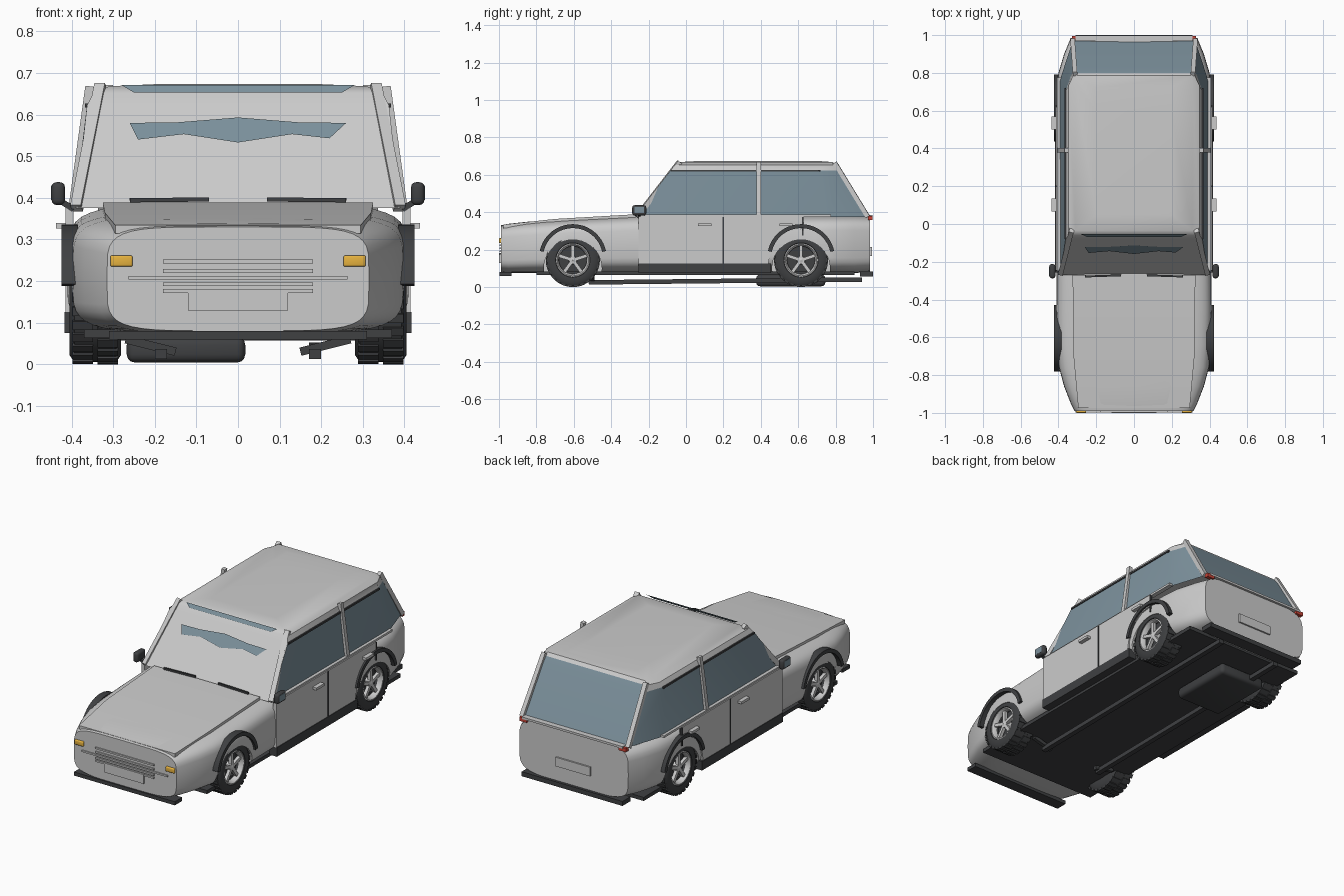
import bpy, bmesh
from math import sin, cos, pi, radians
from mathutils import Vector, Matrix

if "Cube" in bpy.data.objects:
    bpy.data.objects.remove(bpy.data.objects["Cube"])


def material(name, r, g, b):
    m = bpy.data.materials.new(name)
    m.diffuse_color = (r, g, b, 1)
    m.use_nodes = True
    m.node_tree.nodes["Principled BSDF"].inputs["Base Color"].default_value = m.diffuse_color
    return m


DARK = material("dark_trim", .05, .052, .055)
GLASS = material("glass", .2, .28, .33)
AMBER = material("amber", .8, .45, .05)
RED = material("red", .6, .06, .04)
SIDES = ((1, "right"), (-1, "left"))


def finish(name, bm, mat=None, smooth=None):
    bmesh.ops.recalc_face_normals(bm, faces=bm.faces)
    me = bpy.data.meshes.new(name)
    bm.to_mesh(me)
    bm.free()
    ob = bpy.data.objects.new(name, me)
    bpy.context.collection.objects.link(ob)
    if mat:
        me.materials.append(mat)
    if smooth:
        bpy.ops.object.select_all(action='DESELECT')
        ob.select_set(True)
        bpy.context.view_layer.objects.active = ob
        bpy.ops.object.shade_smooth_by_angle(angle=radians(smooth))
    return ob


def box(name, loc, size, mat=None, bevel=0):
    bm = bmesh.new()
    bmesh.ops.create_cube(bm, size=1, matrix=Matrix.Translation(loc) @ Matrix.Diagonal((*size, 1)))
    if bevel:
        bmesh.ops.bevel(bm, geom=bm.edges[:], offset=bevel, segments=3, affect='EDGES', profile=.5)
    return finish(name, bm, mat, 35 if bevel else None)


def bar(name, a, b, w, d, mat=None):
    a, b = Vector(a), Vector(b)
    rot = (b - a).to_track_quat('Z', 'Y').to_matrix().to_4x4()
    bm = bmesh.new()
    bmesh.ops.create_cube(bm, size=1, matrix=Matrix.Translation((a + b) / 2) @ rot
                          @ Matrix.Diagonal((w, d, (b - a).length, 1)))
    return finish(name, bm, mat)


def loft(name, rings, mat=None, closed=False, smooth=40):
    bm = bmesh.new()
    vs = [[bm.verts.new(p) for p in r] for r in rings]
    n = len(vs[0])
    for i in range(len(vs) if closed else len(vs) - 1):
        a, b = vs[i], vs[(i + 1) % len(vs)]
        for j in range(n):
            bm.faces.new((a[j], a[(j + 1) % n], b[(j + 1) % n], b[j]))
    if not closed:
        bm.faces.new(vs[0])
        bm.faces.new(vs[-1])
    return finish(name, bm, mat, smooth)


def slab(name, pts, thickness):
    # extrude a (y, z) outline along x from x0 to x1
    x0, x1 = thickness
    return loft(name, [[(x, y, z) for y, z in pts] for x in (x0, x1)], smooth=None)


# Lower body: rounded sections along y (y, half width, bottom, top)
def section(y, w, b, t, n=5, count=40):
    pts = []
    for i in range(count):
        c, s = cos(2 * pi * i / count), sin(2 * pi * i / count)
        px = w * abs(c) ** (2 / n) * (1 if c >= 0 else -1)
        pz = abs(s) ** (2 / n) * (1 if s >= 0 else -1)
        pts.append((px, y, (b + t) / 2 + (t - b) / 2 * pz))
    return pts


STATIONS = [(-.99, .315, .08, .33), (-.95, .335, .075, .338), (-.86, .37, .075, .348), (-.76, .397, .075, .356),
            (-.64, .408, .075, .364), (-.45, .411, .075, .374), (-.27, .409, .075, .384), (.2, .409, .075, .384),
            (.7, .409, .075, .384), (.8, .40, .075, .384), (.9, .37, .075, .383), (.985, .335, .08, .38)]
body = loft("body_shell", [section(*s) for s in STATIONS])

# Wheel openings
for y in (-.605, .615):
    for s, side in SIDES:
        bm = bmesh.new()
        bmesh.ops.create_cone(bm, cap_ends=True, segments=40, radius1=.155, radius2=.155, depth=.24,
                              matrix=Matrix.Translation((s * .36, y, .1)) @ Matrix.Rotation(pi / 2, 4, 'Y'))
        cutter = finish("wheel_opening_cutter", bm)
        cutter.hide_render = True
        cutter.hide_set(True)
        mod = body.modifiers.new("opening", 'BOOLEAN')
        mod.operation, mod.object, mod.solver = 'DIFFERENCE', cutter, 'EXACT'

# Cabin: plan outlines stacked in z; side and rear quads are glass, the rest is sheet metal
LEVELS = [(.375, (.39, -.27), (.393, .76), (.325, .968)), (.622, (.363, -.083), (.363, .70), (.32, .822)),
          (.652, (.348, -.06), (.348, .73), (.315, .80)), (.668, (.31, -.035), (.31, .74), (.30, .785)),
          (.673, (.2, .05), (.2, .6), (.2, .72))]
rings = [[(x, y, z) for x, y in pts] + [(-x, y, z) for x, y in reversed(pts)] for z, *pts in LEVELS]
for name, mat, is_glass in (("cabin_windows", GLASS, True), ("roof_and_screen", None, False)):
    bm = bmesh.new()
    vs = [[bm.verts.new(p) for p in r] for r in rings]
    for i in range(len(vs) - 1):
        for j in range(6):
            glass = (i == 0 and j != 5) or (i == 1 and j == 2)
            if glass == is_glass:
                k = (j + 1) % 6
                bm.faces.new((vs[i][j], vs[i][k], vs[i + 1][k], vs[i + 1][j]))
    if not is_glass:
        bm.faces.new(vs[-1])
    bmesh.ops.delete(bm, geom=[v for v in bm.verts if not v.link_faces], context='VERTS')
    finish(name, bm, mat, 30)


# Visible glass patches on the front screen
def on_screen(x, z):
    return (x, -.27 + (z - .375) * .757 - .006, z + .003)


for name, outline in (("screen_glass", [(-.26, .577), (-.15, .578), (0, .59), (.15, .578), (.26, .577), (.22, .54),
                                        (.13, .55), (0, .53), (-.13, .55), (-.24, .537)]),
                      ("screen_top_glass", [(-.28, .668), (.28, .668), (.25, .65), (-.25, .65)])):
    bm = bmesh.new()
    bm.faces.new([bm.verts.new(on_screen(x, z)) for x, z in outline])
    finish(name, bm, GLASS)

# Bonnet panel
loft("bonnet", [[(-w, y, z - .02), (w, y, z - .02), (w, y, z), (-w, y, z)]
                for y, w, z in ((-.975, .295, .334), (-.7, .32, .364), (-.27, .325, .389))])

# Front end: grille bars, plate, lamps, lips
for i, (z, w) in enumerate(((.247, .18), (.224, .18), (.208, .263), (.192, .18), (.176, .18))):
    box(f"grille_bar_{i}", (0, -.991, z), (2 * w, .012, .009))
box("front_plate", (0, -.993, .155), (.24, .014, .052))
box("front_lip", (0, -.965, .07), (.62, .065, .02), DARK)
box("rear_plate", (0, .988, .19), (.21, .012, .05))
box("rear_lip", (0, .965, .07), (.62, .07, .025), DARK)
box("tail_ledge", (0, .983, .38), (.62, .03, .012))

# Underside: floor, exhaust pipes and silencer
box("floor_pan", (0, .05, .073), (.74, 1.7, .02), DARK)
box("silencer", (-.125, .56, .035), (.285, .37, .062), DARK, .02)
for s, side in SIDES:
    bar(f"{side}_exhaust_pipe", (s * .185, -.52, .025), (s * .185, .94, .04), .028, .024, DARK)
    bar(f"{side}_exhaust_bracket", (s * .27, -.5, .06), (s * .15, -.5, .03), .02, .02, DARK)

REAR_DOOR = [(.203, .125), (.44, .125), (.455, .2), (.49, .26), (.55, .3), (.62, .31), (.62, .378), (.203, .378)]
for s, side in SIDES:
    box(f"{side}_front_lamp", (s * .28, -.992, .248), (.054, .016, .027), AMBER, .005)
    box(f"{side}_tail_lamp", (s * .305, .985, .37), (.045, .022, .022), RED)
    # Doors, seams, handles, sill and belt strip
    span = (s * .395, s * .414)
    slab(f"{side}_front_door", [(-.255, .125), (.197, .125), (.197, .378), (-.255, .378)], span)
    slab(f"{side}_rear_door", REAR_DOOR, span)
    box(f"{side}_door_seam", (s * .409, .2, .25), (.012, .008, .25), DARK)
    box(f"{side}_rear_seam", (s * .409, .624, .325), (.012, .006, .1), DARK)
    for y, part in ((.1, "front"), (.535, "rear")):
        box(f"{side}_{part}_handle", (s * .423, y, .333), (.028, .07, .014))
    box(f"{side}_sill", (s * .395, .1, .1), (.045, .71, .05), DARK)
    box(f"{side}_belt_strip", (s * .395, .265, .381), (.025, 1.02, .012))
    # Pillars and roof edge
    bar(f"{side}_front_pillar", (s * .388, -.262, .375), (s * .33, -.035, .668), .026, .026)
    bar(f"{side}_middle_pillar", (s * .397, .39, .378), (s * .357, .39, .668), .024, .02)
    bar(f"{side}_rear_pillar", (s * .325, .972, .375), (s * .312, .795, .665), .024, .024)
    bar(f"{side}_roof_edge", (s * .364, -.08, .622), (s * .364, .72, .622), .008, .01, DARK)
    # Mirrors and wipers
    box(f"{side}_mirror", (s * .432, -.25, .41), (.032, .075, .055), DARK, .012)
    box(f"{side}_mirror_glass", (s * .447, -.25, .412), (.004, .05, .034), GLASS)
    bar(f"{side}_mirror_stalk", (s * .43, -.25, .395), (s * .395, -.25, .372), .014, .014, DARK)
    bar(f"{side}_wiper", (s * .26, -.278, .394), (s * .07, -.272, .396), .01, .01, DARK)


# Wheels
def lathe(name, profile, centre, s, mat=None, seg=40):
    cx, cy, cz = centre
    rings = [[(cx + s * x, cy + r * cos(a), cz + r * sin(a)) for x, r in profile]
             for a in (2 * pi * i / seg for i in range(seg))]
    return loft(name, rings, mat, True)


TYRE = [(-.062, .085), (-.062, .122), (-.05, .139), (.05, .139), (.062, .122), (.06, .092), (.05, .086)]
RIM = [(.03, .074), (.03, .09), (.056, .091), (.058, .084), (.05, .078)]
HUB = [(-.06, .001), (-.06, .088), (.012, .088), (.012, .001)]
for y, end in ((-.605, "front"), (.615, "rear")):
    for s, side in SIDES:
        tag, c = f"{end}_{side}", (s * .343, y, .144)
        lathe(f"{tag}_tyre", TYRE, c, s, DARK)
        lathe(f"{tag}_rim", RIM, c, s)
        lathe(f"{tag}_brake_drum", HUB, c, s, DARK)
        lathe(f"{tag}_hub_cap", [(.01, .001), (.01, .024), (.045, .02), (.05, .001)], c, s)
        for i in range(5):
            a = pi / 2 + 2 * pi * i / 5
            d = Vector((0, cos(a), sin(a)))
            p = Vector(c) + Vector((s * .038, 0, 0))
            bar(f"{tag}_spoke_{i}", p + d * .01, p + d * .084, .018, .018)
        # Tread blocks in two staggered rows
        bm = bmesh.new()
        for i in range(52):
            m = (Matrix.Translation(c) @ Matrix.Rotation(pi * i / 26, 4, 'X')
                 @ Matrix.Translation((.03 if i % 2 else -.03, 0, .139)) @ Matrix.Diagonal((.05, .022, .01, 1)))
            bmesh.ops.create_cube(bm, size=1, matrix=m)
        finish(f"{tag}_tread", bm, DARK)
        # Wheel arch flare
        arc = []
        for i in range(25):
            a = radians(12 + 156 * i / 24)
            arc.append([(s * x, y + r * cos(a), .155 + r * sin(a))
                        for x, r in ((.385, .16), (.424, .16), (.424, .181), (.385, .181))])
        loft(f"{tag}_arch_flare", arc, DARK)
